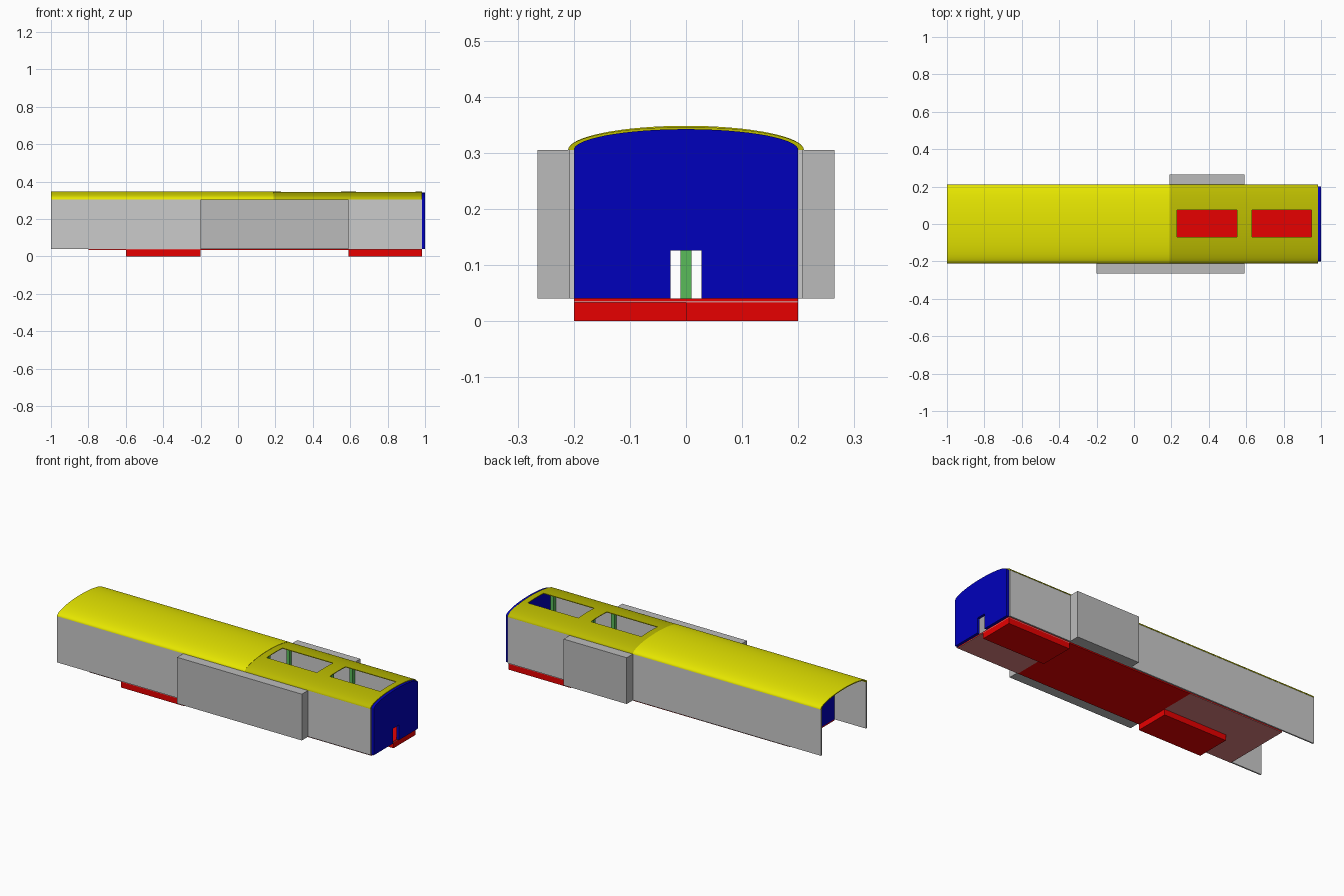
import bpy, bmesh, math

if "Cube" in bpy.data.objects:
    bpy.data.objects.remove(bpy.data.objects["Cube"])


def material(name, r, g, b):
    m = bpy.data.materials.new(name)
    m.diffuse_color = (r, g, b, 1)
    m.use_nodes = True
    m.node_tree.nodes["Principled BSDF"].inputs["Base Color"].default_value = m.diffuse_color
    return m


YELLOW = material("yellow", 0.8, 0.8, 0.0)
OLIVE = material("olive", 0.5, 0.5, 0.0)
BLUE = material("blue", 0.0, 0.0, 0.5)
RED = material("red", 0.8, 0.0, 0.0)
BROWN = material("brown", 0.7, 0.22, 0.22)
GREEN = material("green", 0.1, 0.5, 0.1)
DARK = material("dark_grey", 0.5, 0.5, 0.5)


def finish(name, bm, mat):
    bmesh.ops.recalc_face_normals(bm, faces=bm.faces)
    me = bpy.data.meshes.new(name)
    bm.to_mesh(me)
    bm.free()
    ob = bpy.data.objects.new(name, me)
    bpy.context.collection.objects.link(ob)
    if mat:
        me.materials.append(mat)
    return ob


def box(name, x0, x1, y0, y1, z0, z1, mat=None):
    bm = bmesh.new()
    bmesh.ops.create_cube(bm, size=1)
    for v in bm.verts:
        v.co = ((x0 + x1) / 2 + v.co.x * (x1 - x0),
                (y0 + y1) / 2 + v.co.y * (y1 - y0),
                (z0 + z1) / 2 + v.co.z * (z1 - z0))
    return finish(name, bm, mat)


def extrude_x(name, profile, x0, x1, mat):
    bm = bmesh.new()
    face = bm.faces.new([bm.verts.new((x0, y, z)) for y, z in profile])
    out = bmesh.ops.extrude_face_region(bm, geom=[face])
    for g in out["geom"]:
        if isinstance(g, bmesh.types.BMVert):
            g.co.x = x1
    return finish(name, bm, mat)


FLOOR, EAVE, END = 0.04, 0.305, 0.985


def arc(half_width, rise, n=32):
    return [(half_width * math.cos(math.pi * i / n),
             EAVE + rise * math.sin(math.pi * i / n)) for i in range(n + 1)]


def roof(name, x0, x1, rise, mat):
    return extrude_x(name, arc(0.21, rise) + arc(0.2, 0.037)[::-1], x0, x1, mat)


def smooth(ob):
    bpy.ops.object.select_all(action='DESELECT')
    ob.select_set(True)
    bpy.context.view_layer.objects.active = ob
    bpy.ops.object.shade_smooth_by_angle(angle=math.radians(30))


# Long roof and the rear roof with two skylight openings
smooth(roof("main_roof", -1, 0.19, 0.043, YELLOW))
sky_roof = roof("skylight_roof", 0.19, END, 0.041, OLIVE)
for i, (a, b) in enumerate([(0.23, 0.55), (0.63, 0.95)]):
    cutter = box(f"skylight_cutter_{i}", a, b, -0.07, 0.075, 0.31, 0.4)
    cutter.hide_render = True
    cutter.hide_set(True)
    mod = sky_roof.modifiers.new(f"skylight_{i}", 'BOOLEAN')
    mod.object = cutter
    mod.operation = 'DIFFERENCE'
    mod.solver = 'EXACT'
smooth(sky_roof)

# Side walls
for side, s in (("left", -1), ("right", 1)):
    box(f"{side}_wall", -1, END, min(s * 0.2, s * 0.208), max(s * 0.2, s * 0.208), FLOOR, EAVE)

# Projecting side bays
box("long_side_bay", -0.2, 0.59, -0.265, -0.208, FLOOR, EAVE, DARK)
box("short_side_bay", 0.19, 0.59, 0.208, 0.265, FLOOR, EAVE, DARK)

# End walls with a small doorway
door = [(-0.2, FLOOR), (-0.028, FLOOR), (-0.028, 0.126),
        (0.028, 0.126), (0.028, FLOOR), (0.2, FLOOR)]
end_profile = door + arc(0.2, 0.037)
extrude_x("end_wall", end_profile, END, 1.0, BLUE)
extrude_x("porch_wall", end_profile, -0.8, -0.79, BLUE)

# Floor with brown underside plates
box("floor", -0.8, END, -0.2, 0.2, 0.036, FLOOR, RED)
box("middle_floor_plate", -0.2, 0.59, -0.2, 0.2, 0.033, 0.036, RED)
box("front_floor_plate", -0.8, -0.2, -0.2, 0.2, 0.033, 0.036, BROWN)
box("rear_floor_plate", 0.59, END, -0.2, 0.2, 0.033, 0.036, BROWN)

# Underfloor lockers
box("front_locker", -0.6, -0.2, -0.2, 0.0, 0, 0.033, RED)
box("rear_locker", 0.59, END, 0.0, 0.2, 0, 0.033, RED)

# Interior posts along both walls and the centre line
for i, x in enumerate((-0.6, -0.2, 0.19, 0.59)):
    for row, y, top in (("left", -0.19, EAVE), ("centre", 0, 0.34), ("right", 0.19, EAVE)):
        box(f"{row}_post_{i}", x - 0.01, x + 0.01, y - 0.01, y + 0.01, FLOOR, top, GREEN)
for s in (-1, 1):
    box(f"corner_post_{s}", END - 0.02, END, s * 0.19 - 0.01, s * 0.19 + 0.01, FLOOR, EAVE, GREEN)
